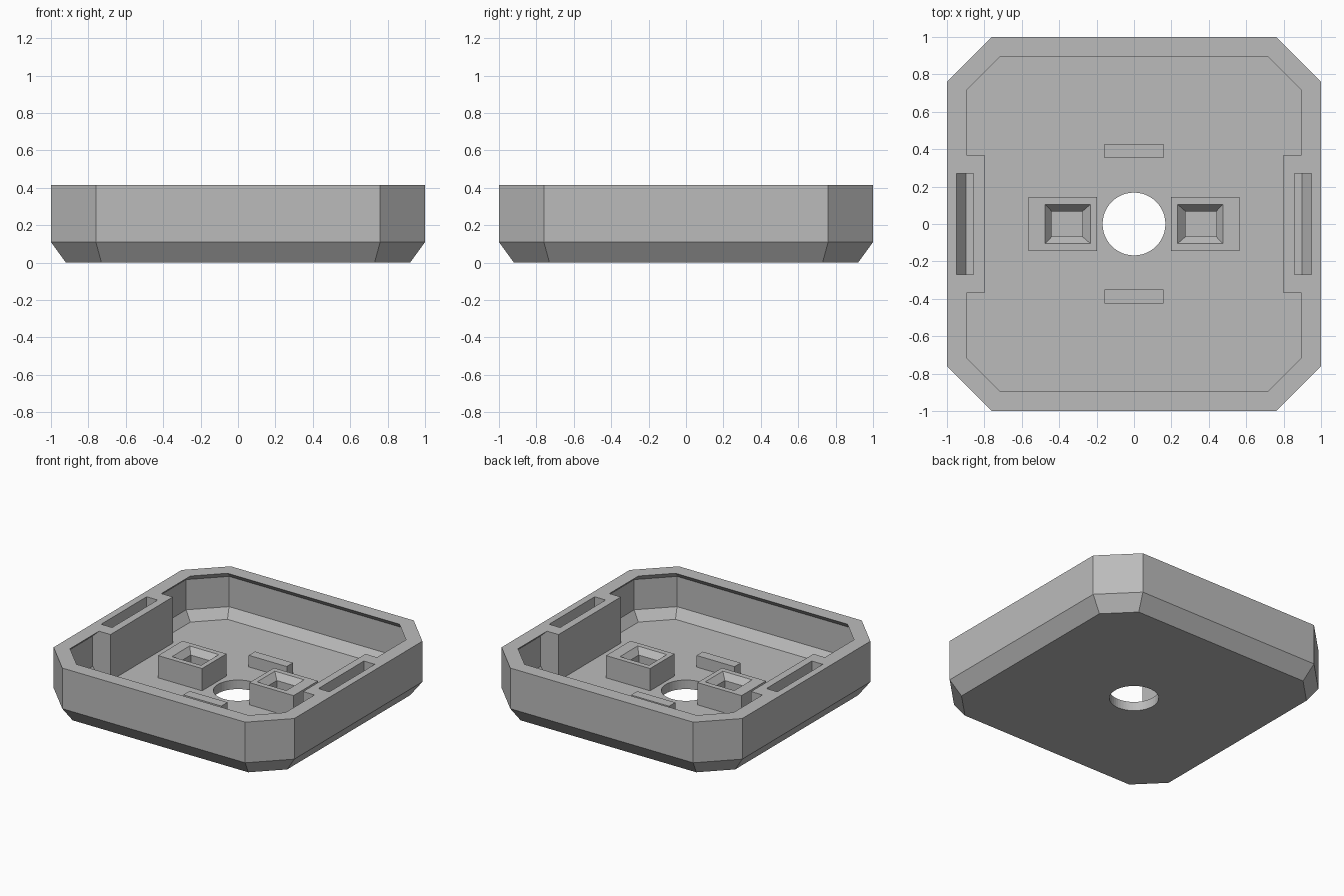
import bpy
import bmesh

if "Cube" in bpy.data.objects:
    bpy.data.objects.remove(bpy.data.objects["Cube"])

TOP, FLOOR = 0.415, 0.068

grey = bpy.data.materials.new("light_grey")
grey.use_nodes = True
grey.diffuse_color = (0.5, 0.5, 0.5, 1)
grey.node_tree.nodes["Principled BSDF"].inputs["Base Color"].default_value = (0.5, 0.5, 0.5, 1)


def loft(name, rings):
    """Closed solid skinned through matching rings of points."""
    bm = bmesh.new()
    loops = [[bm.verts.new(p) for p in ring] for ring in rings]
    n = len(loops[0])
    for low, high in zip(loops, loops[1:]):
        for i in range(n):
            j = (i + 1) % n
            bm.faces.new((low[i], low[j], high[j], high[i]))
    bm.faces.new(loops[0][::-1])
    bm.faces.new(loops[-1])
    bmesh.ops.recalc_face_normals(bm, faces=bm.faces)
    mesh = bpy.data.meshes.new(name)
    bm.to_mesh(mesh)
    bm.free()
    mesh.materials.append(grey)
    obj = bpy.data.objects.new(name, mesh)
    bpy.context.collection.objects.link(obj)
    return obj


def octagon(half, corner, z):
    pts = [(half, corner), (corner, half), (-corner, half), (-half, corner)]
    return [(x, y, z) for x, y in pts + [(-x, -y) for x, y in pts]]


def rect(x0, x1, y0, y1, z):
    return [(x0, y0, z), (x1, y0, z), (x1, y1, z), (x0, y1, z)]


def box(name, x0, x1, y0, y1, z0, z1):
    return loft(name, [rect(x0, x1, y0, y1, z) for z in (z0, z1)])


def combine(target, tool, operation):
    """Apply a boolean and discard the tool."""
    tool.hide_render = True
    mod = target.modifiers.new("cut", "BOOLEAN")
    mod.operation, mod.object, mod.solver = operation, tool, "EXACT"
    bpy.context.view_layer.objects.active = target
    bpy.ops.object.modifier_apply(modifier=mod.name)
    bpy.data.objects.remove(tool)


# Tray shell: chamfered outside, overhanging lip, chamfered inside floor
tray = loft("tray_shell", [octagon(*r) for r in (
    (0.92, 0.73, 0), (1, 0.76, 0.11), (1, 0.76, TOP), (0.895, 0.715, TOP),
    (0.948, 0.738, TOP - 0.05), (0.948, 0.738, FLOOR + 0.07), (0.897, 0.716, FLOOR))])

# Side blocks with narrow slots that keep the chamfered floor
for s in (-1, 1):
    block = box("side_block", *sorted((s * 0.8, s * 0.96)), -0.37, 0.37, 0.06, TOP)
    combine(tray, block, "UNION")
    profile = [(0.857, TOP + 0.1), (0.857, FLOOR), (0.897, FLOOR),
               (0.948, FLOOR + 0.07), (0.948, TOP + 0.1)]
    slot = loft("slot_cutter", [[(s * x, y, z) for x, z in profile] for y in (-0.27, 0.27)])
    combine(tray, slot, "DIFFERENCE")

# Round hole through the floor
bpy.ops.mesh.primitive_cylinder_add(vertices=48, radius=0.168, depth=0.4)
combine(tray, bpy.context.object, "DIFFERENCE")

# Square posts with a funnel-shaped socket
for side, s in (("right", -1), ("left", 1)):
    def span(a, b, y, z):
        return rect(*sorted((s * a, s * b)), -y, y, z)
    loft(side + "_socket_post", [
        span(0.197, 0.563, 0.145, FLOOR), span(0.197, 0.563, 0.145, 0.235),
        span(0.233, 0.475, 0.105, 0.235), span(0.275, 0.44, 0.068, 0.19),
        span(0.275, 0.44, 0.068, FLOOR + 0.01)])

# Low bars in front of and behind the hole
for side, y in (("front", -0.387), ("back", 0.39)):
    box(side + "_bar", -0.158, 0.158, y - 0.037, y + 0.037, FLOOR, 0.155)
